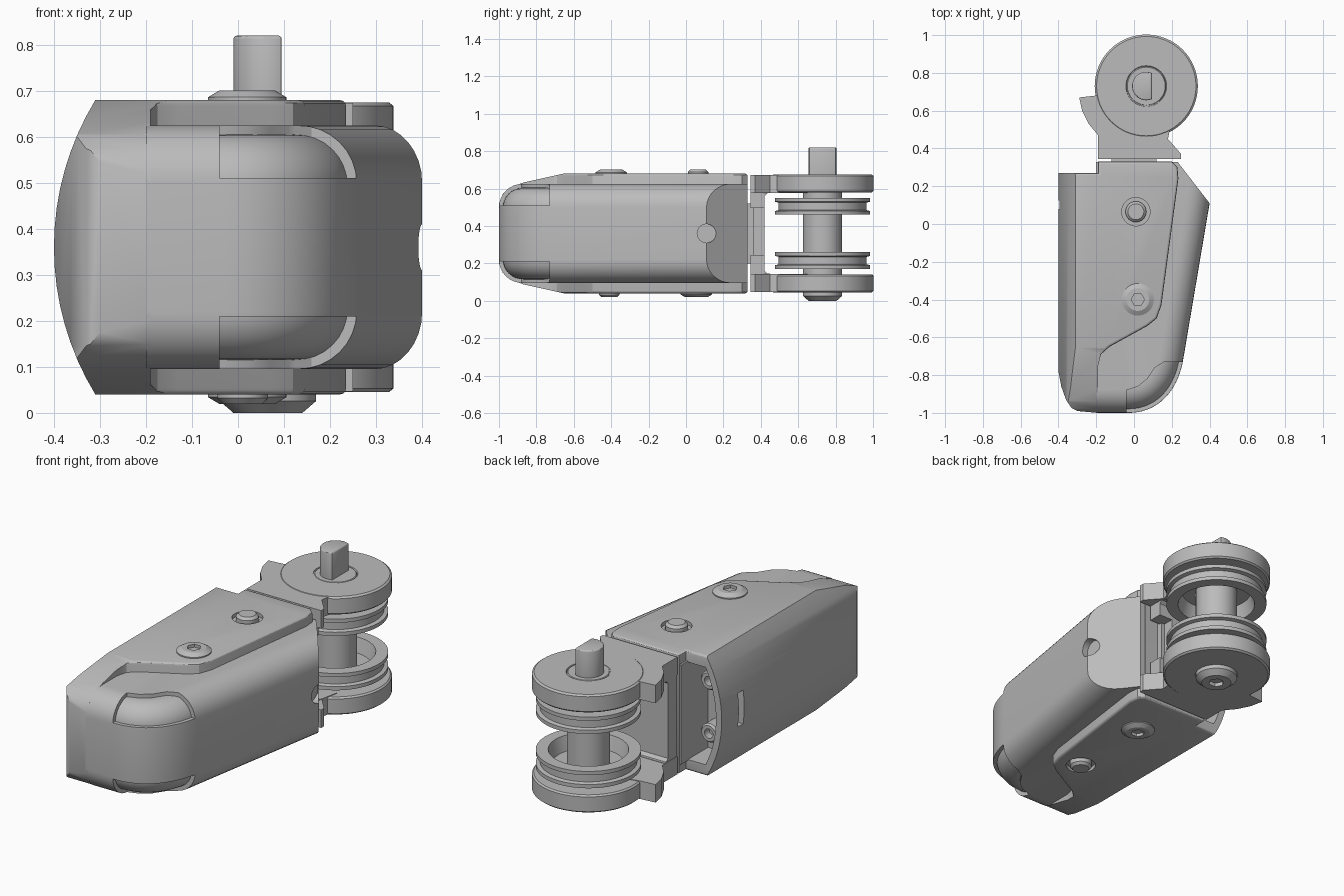
import bpy, bmesh, math
from mathutils import Matrix, Vector
from mathutils.geometry import interpolate_bezier, intersect_line_line_2d as _unused

if bpy.data.objects.get("Cube"):
    bpy.data.objects.remove(bpy.data.objects["Cube"])

MID = 0.36
HUB = Vector((0.065, 0.73, 0))
parts = []

grey = bpy.data.materials.new("machined grey")
grey.use_nodes = True
grey.diffuse_color = (0.5, 0.5, 0.5, 1)
grey.node_tree.nodes["Principled BSDF"].inputs["Base Color"].default_value = grey.diffuse_color


def finish(name, bm):
    bmesh.ops.recalc_face_normals(bm, faces=bm.faces)
    mesh = bpy.data.meshes.new(name)
    bm.to_mesh(mesh)
    bm.free()
    mesh.materials.append(grey)
    obj = bpy.data.objects.new(name, mesh)
    bpy.context.collection.objects.link(obj)
    parts.append(obj)
    return obj


def prism(name, points, axis, low, high, bevel=0):
    """Extrude a flat outline along one axis, optionally rounding both rims."""
    place = {"z": lambda a, b, h: (a, b, h),
             "y": lambda a, b, h: (a, h, b),
             "x": lambda a, b, h: (h, a, b)}[axis]
    bm = bmesh.new()
    rims = [[bm.verts.new(place(a, b, h)) for a, b in points] for h in (low, high)]
    caps = [bm.faces.new(rim) for rim in rims]
    for i in range(len(points)):
        j = i - 1
        bm.faces.new((rims[0][j], rims[0][i], rims[1][i], rims[1][j]))
    if bevel:
        bmesh.ops.recalc_face_normals(bm, faces=bm.faces)
        edges = [e for cap in caps for e in cap.edges]
        bmesh.ops.bevel(bm, geom=edges, offset=bevel, segments=3, profile=0.5, affect='EDGES')
    return finish(name, bm)


def box(name, x, y, z):
    return prism(name, [(x[0], y[0]), (x[1], y[0]), (x[1], y[1]), (x[0], y[1])], "z", *z)


def circle(cx, cy, r, n):
    return [(cx + r * math.cos(math.tau * i / n), cy + r * math.sin(math.tau * i / n)) for i in range(n)]


def lathe(name, profile, matrix, closed=False):
    """Turn a (radius, height) profile around z and place it."""
    bm = bmesh.new()
    verts = [bm.verts.new((r, 0, h)) for r, h in profile]
    edges = [bm.edges.new(pair) for pair in zip(verts, verts[1:])]
    if closed:
        edges.append(bm.edges.new((verts[-1], verts[0])))
    bmesh.ops.spin(bm, geom=verts + edges, cent=(0, 0, 0), axis=(0, 0, 1),
                   angle=math.tau, steps=64, use_duplicate=False)
    bmesh.ops.remove_doubles(bm, verts=bm.verts, dist=1e-4)
    bmesh.ops.transform(bm, matrix=matrix, verts=bm.verts)
    return finish(name, bm)


def boolean(target, tool, operation='DIFFERENCE'):
    mod = target.modifiers.new("cut", 'BOOLEAN')
    mod.object, mod.operation, mod.solver = tool, operation, 'EXACT'
    bpy.context.view_layer.objects.active = target
    bpy.ops.object.modifier_apply(modifier=mod.name)
    parts.remove(tool)
    bpy.data.objects.remove(tool)


def inset(points, d):
    """Move every side of a counter-clockwise outline inward by d."""
    result = []
    for i, p in enumerate(points):
        before = (p - points[i - 1]).normalized()
        after = (points[(i + 1) % len(points)] - p).normalized()
        n1, n2 = Vector((-before.y, before.x)), Vector((-after.y, after.x))
        result.append(p + (n1 + n2) * d / (1 + n1.dot(n2)))
    return result


def core(name, shrink, radius, planes):
    """Stack of inset outlines with rounded rims, trimmed by planes."""
    nose = interpolate_bezier(Vector((-0.03, -1)), Vector((0.13, -1)),
                              Vector((0.233, -0.88)), Vector((0.26, -0.72)), 20)
    outline = [Vector((-0.5, -1))] + [Vector(p[:2]) for p in nose]
    outline += [Vector((0.5, 0.7)), Vector((-0.5, 0.7))]
    half = 0.265 - shrink
    steps = [math.pi / 2 * i / 8 for i in range(9)]
    layers = [(radius * (1 - math.cos(a)), half - radius + radius * math.sin(a)) for a in steps]
    layers = [(d, -h) for d, h in reversed(layers)] + layers
    bm = bmesh.new()
    rings = [[bm.verts.new((p.x, p.y, MID + h)) for p in inset(outline, shrink + d)] for d, h in layers]
    bm.faces.new(rings[0])
    bm.faces.new(rings[-1])
    for a, b in zip(rings, rings[1:]):
        for i in range(len(a)):
            bm.faces.new((a[i - 1], a[i], b[i], b[i - 1]))
    for point, normal in planes:
        bmesh.ops.bisect_plane(bm, geom=bm.verts[:] + bm.edges[:] + bm.faces[:], dist=1e-5,
                               plane_co=point, plane_no=normal, clear_outer=True)
        bmesh.ops.holes_fill(bm, edges=[e for e in bm.edges if e.is_boundary], sides=0)
    return finish(name, bm)


def side_arc(radius, half, right):
    """Bowed left wall section, closed by a straight right side."""
    centre, limit = 0.214, math.asin(half / radius)
    arc = [limit * (i / 8 - 1) for i in range(17)]
    pts = [(centre - radius * math.cos(a), MID + radius * math.sin(a)) for a in arc]
    return pts + [(right, MID + half), (right, MID - half)]


# Rounded core with recessed fingertip pads
left_cut = ((-0.2, 0, 0), (-1, 0, 0))
body = core("finger_body", 0, 0.125, [left_cut, ((0, 0.328, 0), (0, 1, 0)),
                                      ((0.4, 0.11, 0), (0.22, 0.17, 0))])
core("fingertip_pads", 0.02, 0.11, [left_cut, ((0, -0.6, 0), (0, 1, 0))])
pocket = [(-0.04, -1.1), (-0.04, -0.88), (0.02, -0.86), (0.07, -0.82), (0.11, -0.76),
          (0.16, -0.73), (0.5, -0.73), (0.5, -1.1)]
for low, high in ((0.51, 0.8), (-0.1, 0.21)):
    boolean(body, prism("pocket", pocket, "z", low, high))
boolean(body, prism("notch", circle(0.11, MID, 0.05, 32), "x", 0.36, 0.5))

# Cover plates and left shell in one piece
outline = [(-0.4, 0.27), (-0.4, -0.78), (-0.385, -0.86), (-0.36, -0.93), (-0.33, -0.975),
           (-0.3, -0.99), (-0.19, -1), (-0.19, -0.75), (-0.175, -0.69), (-0.13, -0.65),
           (0.07, -0.54), (0.12, -0.5), (0.145, -0.43), (0.235, 0.24), (0.23, 0.3),
           (0.2, 0.33), (-0.19, 0.33), (-0.19, 0.27)]
cover = prism("cover_shell", outline, "z", 0.04, 0.68, 0.014)
boolean(cover, prism("side_form", side_arc(0.614, 0.3205, 0.6), "y", -1.2, 0.6), 'INTERSECT')
rim = [(-1, 0.16), (-0.98, 0.21), (-0.94, 0.245), (-0.87, 0.272), (-0.65, 0.321), (0.6, 0.321)]
front_form = [(y, MID + h) for y, h in rim] + [(y, MID - h) for y, h in reversed(rim)]
boolean(cover, prism("front_form", front_form, "x", -0.7, 0.7), 'INTERSECT')
boolean(cover, prism("cavity", side_arc(0.58, 0.26, -0.2), "y", 0.1, 0.5))
boolean(cover, box("slot", (-0.5, -0.3), (0.08, 0.125), (0.27, 0.45)))

# Screws and pins through the cover, swapped on the underside
button = [(0, 0), (0.085, 0), (0.085, 0.006), (0.06, 0.021), (0, 0.021)]
post = [(0, -0.02), (0.055, -0.02), (0.055, 0.008), (0.042, 0.021), (0, 0.021)]
for side, screw_y, pin_y, label in ((1, -0.4, 0.065, "upper"), (-1, 0.055, -0.41, "lower")):
    flip = Matrix.Translation((0, 0, MID)) @ Matrix.Diagonal((1, 1, side, 1))
    face = MID + side * 0.32
    low, high = sorted((face - side * 0.02, face + side * 0.05))
    boolean(cover, prism("recess", circle(0.01, pin_y, 0.075, 48), "z", low, high))
    lathe(label + "_pin", post, flip @ Matrix.Translation((0.01, pin_y, 0.32)))
    screw = lathe(label + "_screw", button, flip @ Matrix.Translation((0.02, screw_y, 0.32)))
    low, high = sorted((face + side * 0.005, face + side * 0.1))
    boolean(screw, prism("socket", circle(0.02, screw_y, 0.035, 6), "z", low, high))

# Bosses inside the shell opening
boss = [(0, 0), (0.05, 0), (0.05, 0.08), (0.042, 0.09), (0.025, 0.09), (0.025, 0.05), (0, 0.05)]
for side, label in ((1, "upper"), (-1, "lower")):
    turn = Matrix.Translation((-0.26, 0.09, MID + side * 0.14)) @ Matrix.Rotation(-math.pi / 2, 4, 'X')
    lathe(label + "_boss", boss, turn)

# Hinge bracket
half_c = [(0.42, 0.2), (0.435, 0.215), (0.45, 0.215), (0.45, 0.313), (0.36, 0.313), (0.345, 0.298)]
c_shape = [(y, MID + h) for y, h in half_c] + [(y, MID - h) for y, h in reversed(half_c)]
web = prism("bracket_web", c_shape, "x", -0.188, 0.18)
boolean(web, box("web_relief", (0.1, 0.3), (0.3, 0.6), (0.245, 0.495)))
box("bracket_mount", (-0.12, 0.12), (0.3, 0.36), (0.2, 0.52))
arm = [(-0.19, 0.345), (0.25, 0.345), (0.25, 0.37), (0.18, 0.45), (0.2, 0.55), (0.1, 0.7),
       (-0.1, 0.7), (-0.2, 0.68), (-0.29, 0.67), (-0.275, 0.6), (-0.24, 0.53), (-0.19, 0.47)]

# Discs, grooved rollers and axle
disc = [(0, 0.22), (0.265, 0.22), (0.273, 0.228), (0.273, 0.307), (0.263, 0.315),
        (0.108, 0.315), (0.105, 0.308), (0.1, 0.315), (0, 0.315)]
roller = [(0.1, 0.175), (0.175, 0.175), (0.195, 0.1), (0.255, 0.1), (0.255, 0.12), (0.235, 0.125),
          (0.235, 0.165), (0.255, 0.17), (0.255, 0.19), (0.1, 0.19)]
for side, label in ((1, "upper"), (-1, "lower")):
    flip = Matrix.Translation(HUB + Vector((0, 0, MID))) @ Matrix.Diagonal((1, 1, side, 1))
    low, high = sorted((MID + side * 0.217, MID + side * 0.313))
    prism(label + "_bracket_arm", arm, "z", low, high)
    lathe(label + "_disc", disc, flip)
    lathe(label + "_roller", roller, flip, closed=True)
lathe("axle", [(0, 0.13), (0.105, 0.13), (0.105, 0.59), (0, 0.59)], Matrix.Translation(HUB))

# Flatted drive shaft above, button screw below
flat = [(min(x, 0.095), y) for x, y in circle(HUB.x, HUB.y, 0.075, 64)]
flat = [p for i, p in enumerate(flat) if p[0] < 0.095 or flat[i - 1][0] < 0.095
        or flat[(i + 1) % len(flat)][0] < 0.095]
prism("drive_shaft", flat, "z", 0.6, 0.82, 0.008)
cap = lathe("axle_screw", [(0, 0.06), (0.105, 0.06), (0.105, 0.026), (0.075, 0), (0, 0)],
            Matrix.Translation(HUB))
boolean(cap, prism("socket", circle(HUB.x, HUB.y, 0.04, 6), "z", -0.1, 0.02))

# Smooth curved surfaces, keep machined edges crisp
for obj in bpy.context.view_layer.objects:
    obj.select_set(obj in parts)
bpy.context.view_layer.objects.active = body
bpy.ops.object.shade_smooth_by_angle(angle=math.radians(30))
